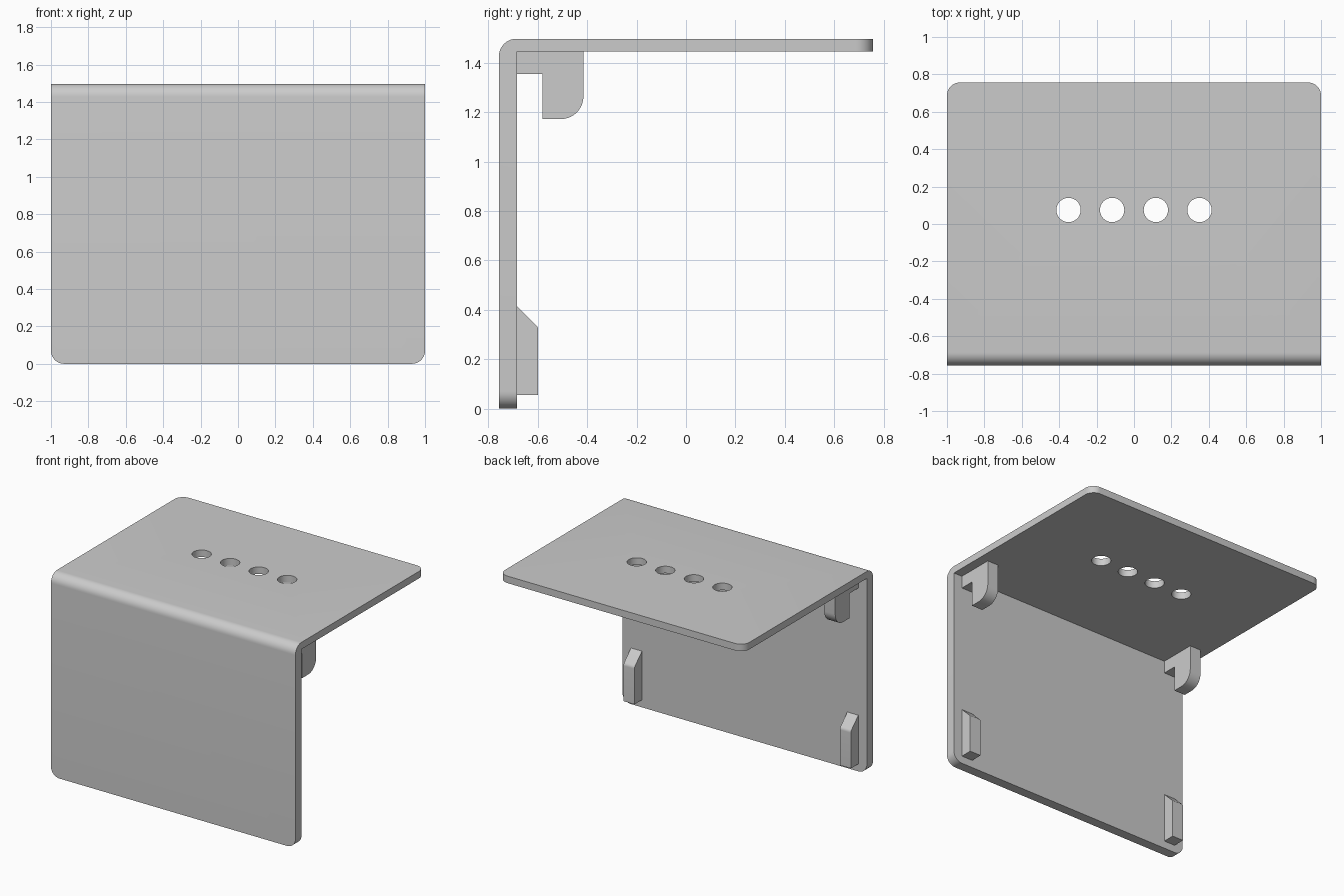
import bpy
import bmesh
from math import pi, cos, sin, radians

cube = bpy.data.objects.get("Cube")
if cube:
    bpy.data.objects.remove(cube, do_unlink=True)

# Main dimensions
HALF_W, HALF_D, HEIGHT = 1.0, 0.757, 1.497
INNER_Y = -0.685      # back surface of the front panel
INNER_Z = 1.445       # underside of the top panel
CORNER = 0.07

grey = bpy.data.materials.new("light grey")
grey.use_nodes = True
grey.diffuse_color = (0.6, 0.6, 0.6, 1)
grey.node_tree.nodes["Principled BSDF"].inputs["Base Color"].default_value = (0.6, 0.6, 0.6, 1)


def arc(cy, cz, r, start, end, steps=10):
    """Points (y, z) along an arc, angles in degrees."""
    angles = [radians(start + (end - start) * i / steps) for i in range(steps + 1)]
    return [(cy + r * cos(a), cz + r * sin(a)) for a in angles]


def extrude_profile(name, profile, x0, x1, round_edges=None):
    """Extrude a (y, z) profile along x; optionally round edges picked by a rule."""
    bm = bmesh.new()
    face = bm.faces.new([bm.verts.new((x0, y, z)) for y, z in profile])
    new = bmesh.ops.extrude_face_region(bm, geom=[face])["geom"]
    bmesh.ops.translate(bm, vec=(x1 - x0, 0, 0),
                        verts=[v for v in new if isinstance(v, bmesh.types.BMVert)])
    if round_edges:
        bmesh.ops.bevel(bm, geom=[e for e in bm.edges if round_edges(e)], offset=CORNER,
                        segments=10, profile=0.5, affect='EDGES')
    bmesh.ops.recalc_face_normals(bm, faces=bm.faces)
    mesh = bpy.data.meshes.new(name)
    bm.to_mesh(mesh)
    bm.free()
    mesh.materials.append(grey)
    obj = bpy.data.objects.new(name, mesh)
    bpy.context.collection.objects.link(obj)
    return obj


def activate(obj):
    bpy.ops.object.select_all(action='DESELECT')
    obj.select_set(True)
    bpy.context.view_layer.objects.active = obj


def is_free_corner(edge):
    """Short edges across the thickness at the bottom and at the back."""
    a, b = (v.co for v in edge.verts)
    across = abs(a.x - b.x) < 1e-5
    bottom = max(a.z, b.z) < 1e-5
    back = min(a.y, b.y) > HALF_D - 1e-5
    return across and (bottom or back)


# Bent panel: front and top in one piece with a rounded outer bend
bend = arc(-HALF_D + CORNER, HEIGHT - CORNER, CORNER, 180, 90)
panel_profile = [(INNER_Y, 0), (-HALF_D, 0)] + bend + [
    (HALF_D, HEIGHT), (HALF_D, INNER_Z), (INNER_Y, INNER_Z)]
panel = extrude_profile("bent_panel", panel_profile, -HALF_W, HALF_W, is_free_corner)

# Row of four round holes through the top
for x in (-0.35, -0.117, 0.117, 0.35):
    bpy.ops.mesh.primitive_cylinder_add(vertices=48, radius=0.065, depth=0.3,
                                        location=(x, 0.075, INNER_Z))
    cutter = bpy.context.object
    cutter.name = "hole_cutter"
    cutter.hide_render = True
    cutter.data.materials.append(grey)
    mod = panel.modifiers.new("hole", 'BOOLEAN')
    mod.operation = 'DIFFERENCE'
    mod.solver = 'EXACT'
    mod.object = cutter
    activate(panel)
    bpy.ops.object.modifier_apply(modifier=mod.name)
    bpy.data.objects.remove(cutter, do_unlink=True)

# Hooks under the top and wedge blocks low on the back of the front panel
hook_profile = [(INNER_Y, INNER_Z), (INNER_Y, 1.355), (-0.58, 1.355), (-0.58, 1.172)]
hook_profile += arc(-0.507, 1.264, 0.092, -90, 0) + [(-0.415, INNER_Z)]
block_profile = [(INNER_Y, 0.055), (-0.598, 0.055)]
block_profile += arc(-0.628, 0.317, 0.03, 0, 45, 4) + [(INNER_Y, 0.415)]

parts = [panel]
for side, x0, x1 in (("left", 0.84, 0.93), ("right", -0.93, -0.84)):
    parts.append(extrude_profile(side + "_hook", hook_profile, x0, x1))
    parts.append(extrude_profile(side + "_lower_block", block_profile, x0, x1))

for part in parts:
    activate(part)
    bpy.ops.object.shade_smooth_by_angle(angle=radians(30))
